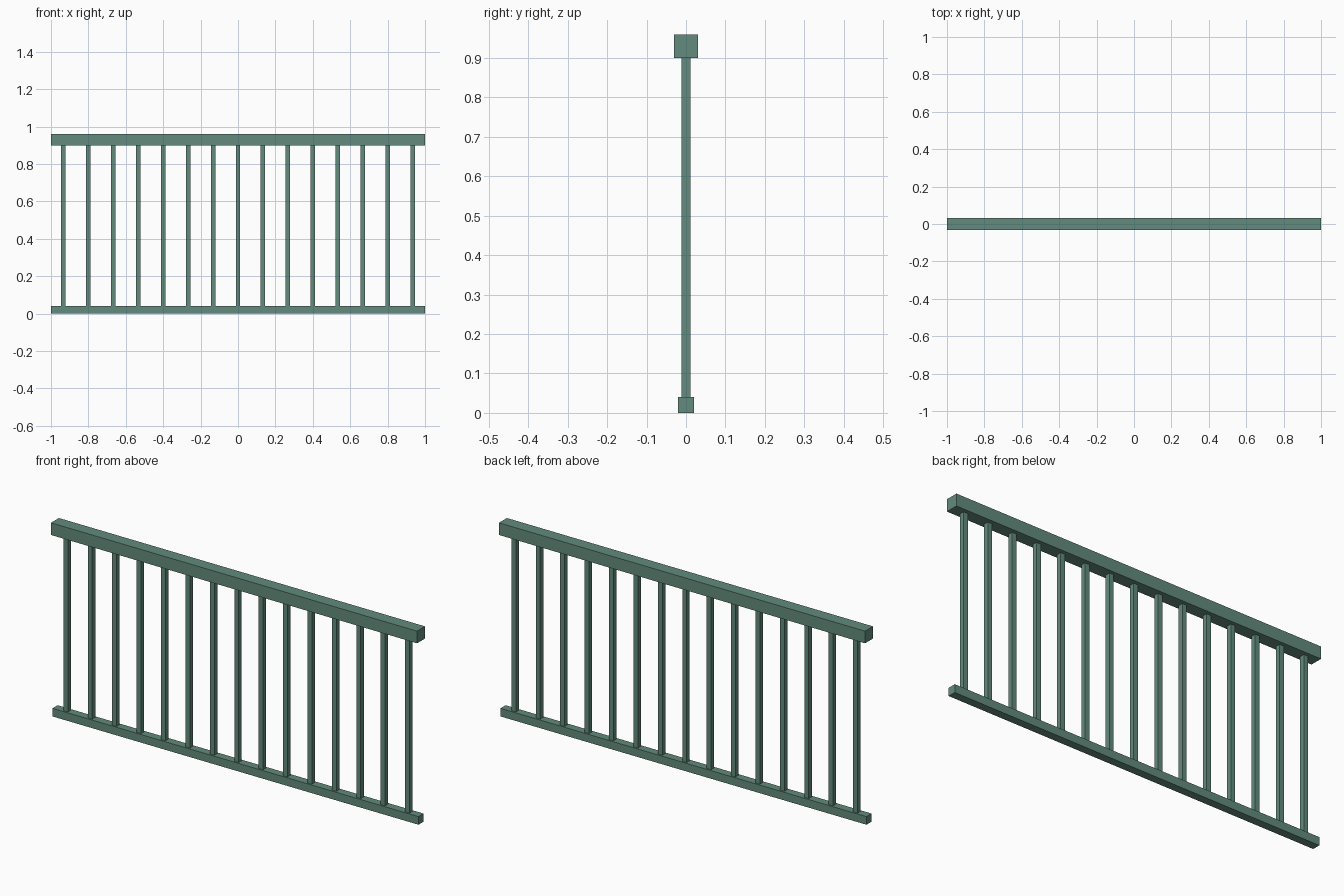
import bpy

# Remove the default object
cube = bpy.data.objects.get("Cube")
if cube:
    bpy.data.objects.remove(cube, do_unlink=True)

# Single painted finish
COLOUR = (0.125, 0.26, 0.205, 1.0)
paint = bpy.data.materials.new("muted_green_paint")
paint.use_nodes = True
paint.diffuse_color = COLOUR
bsdf = next(n for n in paint.node_tree.nodes if n.type == 'BSDF_PRINCIPLED')
bsdf.inputs["Base Color"].default_value = COLOUR
bsdf.inputs["Roughness"].default_value = 0.6


def box(name, x, width, depth, bottom, top):
    """Square-edged bar centred on y = 0, spanning bottom to top."""
    bpy.ops.mesh.primitive_cube_add(size=1, location=(x, 0, (bottom + top) / 2))
    obj = bpy.context.object
    obj.name = obj.data.name = name
    obj.scale = (width, depth, top - bottom)
    bpy.ops.object.transform_apply(location=False, rotation=False, scale=True)
    obj.data.materials.append(paint)
    return obj


LENGTH = 2.0
BOTTOM_RAIL_TOP = 0.04
TOP_RAIL_BOTTOM = 0.9
BALUSTERS = 15

# Rails
box("bottom_rail", 0, LENGTH, 0.04, 0, BOTTOM_RAIL_TOP)
box("top_rail", 0, LENGTH, 0.062, TOP_RAIL_BOTTOM, 0.96)

# Evenly spaced square balusters, half a gap in from each end
gap = LENGTH / BALUSTERS
for i in range(BALUSTERS):
    x = (i + 0.5) * gap - LENGTH / 2
    box(f"baluster_{i + 1}", x, 0.024, 0.024, BOTTOM_RAIL_TOP, TOP_RAIL_BOTTOM)
